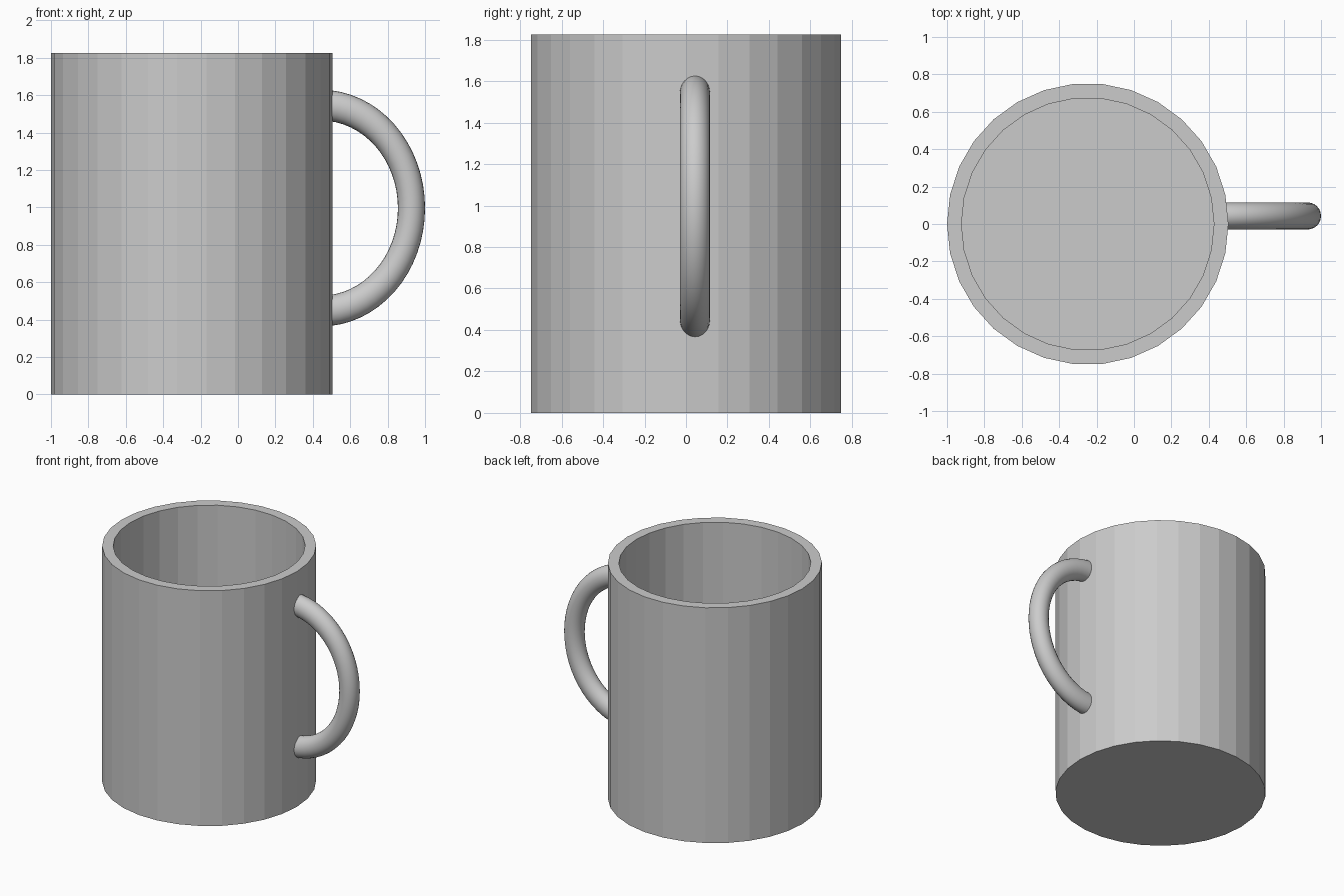
import bpy, bmesh
from math import cos, sin, pi

if "Cube" in bpy.data.objects:
    bpy.data.objects.remove(bpy.data.objects["Cube"])

CX = -0.2475          # cup axis
SIDES = 30
HEIGHT, FLOOR = 1.825, 0.077
R_OUT, R_IN = 0.7525, 0.675


def make_object(name, bm):
    bmesh.ops.recalc_face_normals(bm, faces=bm.faces)
    mesh = bpy.data.meshes.new(name)
    bm.to_mesh(mesh)
    bm.free()
    obj = bpy.data.objects.new(name, mesh)
    bpy.context.collection.objects.link(obj)
    return obj


def ring(bm, count, point):
    return [bm.verts.new(point(2 * pi * i / count)) for i in range(count)]


def bridge(bm, a, b):
    n = len(a)
    return [bm.faces.new((a[i], a[(i + 1) % n], b[(i + 1) % n], b[i])) for i in range(n)]


# Cup: flat-shaded hollow cylinder with a closed floor
bm = bmesh.new()
profile = [(R_OUT, 0), (R_OUT, HEIGHT), (R_IN, HEIGHT), (R_IN, FLOOR)]
rings = [ring(bm, SIDES, lambda a: (CX + r * cos(a), r * sin(a), z)) for r, z in profile]
for lower, upper in zip(rings, rings[1:]):
    bridge(bm, lower, upper)
bm.faces.new(rings[0])
bm.faces.new(rings[-1])
make_object("cup", bm)

# Handle: smooth half torus, stretched vertically, ends buried in the wall
HX, HY, HZ = 0.442, 0.043, 0.996
MAJOR, MINOR, STRETCH = 0.4855, 0.0725, 1.134
STEPS, TUBE = 32, 24
bm = bmesh.new()
rings = []
for k in range(STEPS + 1):
    t = -pi / 2 + pi * k / STEPS
    rings.append(ring(bm, TUBE, lambda a: (
        HX + (MAJOR + MINOR * cos(a)) * cos(t),
        HY + MINOR * sin(a),
        HZ + (MAJOR + MINOR * cos(a)) * sin(t) * STRETCH)))
for a, b in zip(rings, rings[1:]):
    for face in bridge(bm, a, b):
        face.smooth = True
bm.faces.new(rings[0])
bm.faces.new(rings[-1])
make_object("handle", bm)
